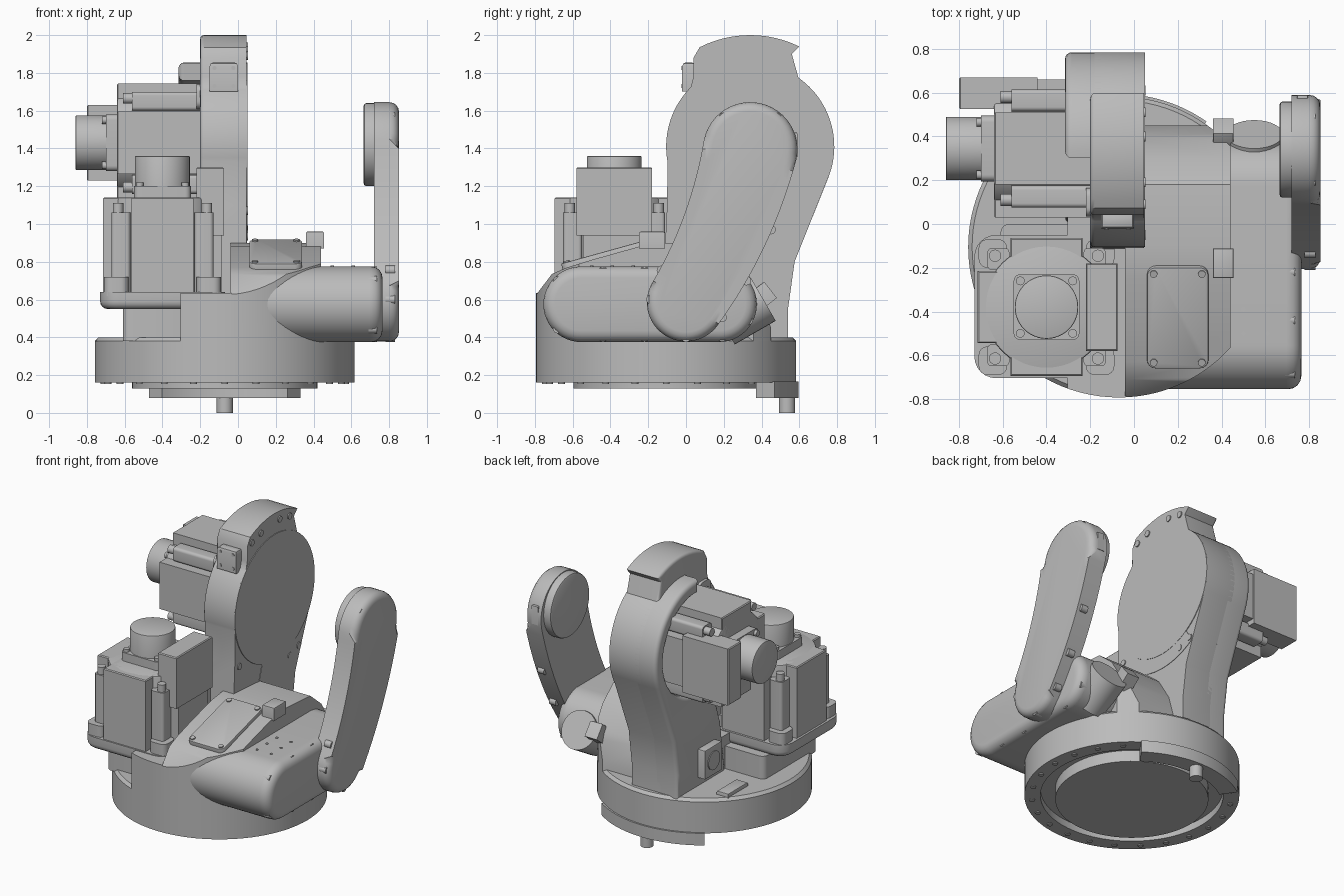
import bpy, bmesh, math
from mathutils import Matrix, Vector

cube = bpy.data.objects.get("Cube")
if cube:
    bpy.data.objects.remove(cube, do_unlink=True)

grey = bpy.data.materials.new("machine grey")
grey.use_nodes = True
grey.diffuse_color = (0.5, 0.5, 0.5, 1)
grey.node_tree.nodes["Principled BSDF"].inputs["Base Color"].default_value = (0.5, 0.5, 0.5, 1)
made = []


def frame(x, y, z, origin=(0, 0, 0)):
    """Matrix from three axis directions and an origin."""
    m = Matrix((x, y, z)).transposed().to_4x4()
    m.translation = Vector(origin)
    return m


UP = Matrix()                                             # profile in xy, extruded along z
SIDE = frame((0, 1, 0), (0, 0, 1), (1, 0, 0))             # profile in yz, extruded along x


def finish(name, bm, m=UP):
    bmesh.ops.transform(bm, matrix=m, verts=bm.verts)
    bmesh.ops.recalc_face_normals(bm, faces=bm.faces)
    mesh = bpy.data.meshes.new(name)
    bm.to_mesh(mesh)
    bm.free()
    ob = bpy.data.objects.new(name, mesh)
    mesh.materials.append(grey)
    bpy.context.collection.objects.link(ob)
    made.append(ob)
    return ob


def prism(name, pts, h0, h1, m=UP, bevel=0, seg=4):
    """Extrude a profile from h0 to h1, rounding the rim of the h1 end."""
    bm = bmesh.new()
    base = bm.faces.new([bm.verts.new((a, b, h0)) for a, b in pts])
    ext = bmesh.ops.extrude_face_region(bm, geom=[base], use_keep_orig=True)["geom"]
    cap = [f for f in ext if isinstance(f, bmesh.types.BMFace)][0]
    for v in cap.verts:
        v.co.z = h1
    if bevel:
        bmesh.ops.bevel(bm, geom=list(cap.edges), offset=bevel, segments=seg,
                        profile=0.5, affect='EDGES', clamp_overlap=True)
    return finish(name, bm, m)


def arc(cx, cy, r, a0, a1, n=24):
    step = math.radians(a1 - a0) / n
    return [(cx + r * math.cos(math.radians(a0) + i * step),
             cy + r * math.sin(math.radians(a0) + i * step)) for i in range(n + 1)]


def circle(cx, cy, r, n=48):
    return arc(cx, cy, r, 0, 360, n)[:-1]


def rect(x0, x1, y0, y1, r=0.0):
    if not r:
        return [(x0, y0), (x1, y0), (x1, y1), (x0, y1)]
    return (arc(x1 - r, y1 - r, r, 0, 90, 6) + arc(x0 + r, y1 - r, r, 90, 180, 6)
            + arc(x0 + r, y0 + r, r, 180, 270, 6) + arc(x1 - r, y0 + r, r, 270, 360, 6))


def box(name, centre, size, tilt=0.0, bevel=0.008):
    sx, sy, sz = (s / 2 for s in size)
    m = Matrix.Translation(centre) @ Matrix.Rotation(math.radians(tilt), 4, 'X')
    return prism(name, rect(-sx, sx, -sy, sy), -sz, sz, m, bevel, 2)


def bolts(name, places, h0, h1, r, m=UP):
    """A group of short round bolt heads."""
    bm = bmesh.new()
    for a, b in places:
        bmesh.ops.create_cone(bm, cap_ends=True, segments=16, radius1=r, radius2=r, depth=h1 - h0,
                              matrix=Matrix.Translation((a, b, (h0 + h1) / 2)))
    return finish(name, bm, m)


def clip(ob, cutter):
    """Keep only the part of ob inside the cutter, then drop the cutter."""
    mod = ob.modifiers.new("clip", 'BOOLEAN')
    mod.operation, mod.object, mod.solver = 'INTERSECT', cutter, 'EXACT'
    bpy.context.view_layer.objects.active = ob
    bpy.ops.object.modifier_apply(modifier=mod.name)
    made.remove(cutter)
    bpy.data.objects.remove(cutter, do_unlink=True)


# Turntable, turned around its own axis
TX, TY, TR = -0.07, -0.105, 0.688
bm = bmesh.new()
ring = [(0, .13), (.49, .13), (.49, .21), (.585, .21), (.585, .16), (TR, .16), (TR, .38), (.67, .4), (0, .4)]
vs = [bm.verts.new((r, 0, z)) for r, z in ring]
edges = [bm.edges.new(p) for p in zip(vs, vs[1:])]
bmesh.ops.spin(bm, geom=vs + edges, axis=(0, 0, 1), cent=(0, 0, 0), angle=math.tau, steps=96)
bmesh.ops.remove_doubles(bm, verts=bm.verts, dist=0.0005)
finish("turntable", bm, Matrix.Translation((TX, TY, 0)))
bolts("turntable_bolts", circle(TX, TY, 0.64, 24), 0.154, 0.17, 0.018)

# Stop segment and pin under the turntable
prism("stop_segment", arc(TX, TY, .7, 55, 125) + arc(TX, TY, .58, 125, 55), 0.08, 0.165)
prism("stop_pin", circle(TX, 0.535, 0.043, 24), 0, 0.09)

# Body rising from the turntable, trimmed to its round edge
body_side = [(-.85, .3), (-.85, .57), (-.79, .63), (-.71, .735), (-.63, .77), (-.5, .81), (-.25, .88), (-.1, .9),
             (.18, .88), (.3, .78), (.4, .62), (.45, .45), (.45, .3)]
for name, profile, x0, x1 in (("body", body_side, -.04, .44),
                              ("body_shoulder", rect(-.85, .1, .3, .635), -.305, -.035)):
    part = prism(name, profile, x0, x1, SIDE)
    clip(part, prism("trim", circle(TX, TY, TR, 96), 0, 1.5))

# Inspection hatch
hatch_m = Matrix.Translation((.2, -.425, .835)) @ Matrix.Rotation(math.radians(15.5), 4, 'X')
prism("hatch", rect(-.14, .14, -.24, .24, .04), -.02, .02, hatch_m, .006, 2)
bolts("hatch_bolts", [(x, y) for x in (-.11, .11) for y in (-.21, .21)], .015, .028, .017, hatch_m)

# Side housing with rounded ends
housing = arc(.175, .575, .2, -90, 90) + arc(-.555, .575, .2, 90, 270)
prism("side_housing", housing, 0.05, 0.70, SIDE)
prism("side_housing_cover", housing, 0.69, 0.765, SIDE, 0.06)
bolts("housing_bolts", [(y, z) for y in (-.44, -.22, .19) for z in (.4, .75)]
      + [(-.68, .7), (-.68, .445), (.33, .49)], .69, .735, .024, SIDE)
bolts("housing_top_screws", [(x, y) for x in (.5, .61) for y in (-.5, -.39, -.28)], .77, .78, .009)
prism("housing_neck", circle(0, 0, .13, 32), -.25, .0,
      Matrix.Translation((.55, .41, .6)) @ Matrix.Rotation(math.radians(-60), 4, 'X'))

# Sensor blocks
box("front_sensor", (.408, -.18, .915), (.095, .135, .09))
box("back_sensor", (.408, .4, .615), (.095, .12, .11), 38)

# Curved drive link: widening strip swept along a bent centre line
start, bend, end = Vector((0, .585)), Vector((.24, .95)), Vector((.34, 1.395))
left, right = [], []
for i in range(17):
    t = i / 16
    p = start * (1 - t) ** 2 + bend * 2 * t * (1 - t) + end * t * t
    d = ((bend - start) * (1 - t) + (end - bend) * t).normalized()
    r = 0.207 + 0.043 * t
    left.append((p.x - d.y * r, p.y + d.x * r))
    right.append((p.x + d.y * r, p.y - d.x * r))
outline = (right + arc(*end, .25, -12.7, 167.3)[1:-1]
           + left[::-1] + arc(*start, .207, 146.7, 326.7)[1:-1])
prism("drive_link", outline, 0.72, 0.852, SIDE, 0.05)
prism("drive_link_boss", circle(.34, 1.42, .22), 0.73, 0.665, SIDE, 0.015, 2)
bolts("link_bolts", [(.2, 1.565), (.48, 1.565), (.53, 1.26), (.125, 1.33), (.065, 1.11), (-.03, .905),
                     (-.13, .755), (-.185, .6), (0, .4), (.19, .505), (.32, .7), (.45, .97)],
      .78, .83, .025, SIDE)
box("link_connector", (.77, .57, 1.42), (.05, .04, .13))

# Upright column with the round mounting face and bolted flange
CY, CZ = .34, 1.41
column = (arc(CY, CZ, .445, -20, 55) + [(.56, 1.9)] + arc(CY, CZ, .59, 64, 117, 12) + [(.04, 1.88), (.04, 1.78)]
          + arc(CY, CZ, .445, 135, 190) + [(-.1, 1.1), (-.11, .9), (-.12, .38), (.54, .38), (.54, .55), (.575, .8)])
prism("column", column, .045, -.2, SIDE, .02, 3)
prism("mounting_face", circle(CY, CZ, .445, 64), .04, .05, SIDE)
prism("lower_flange", arc(CY, CZ, .55, -108, -58, 10) + arc(CY, CZ, .44, -58, -108, 10), -.03, .048, SIDE)
bolts("flange_bolts", [(.09, 1.89), (.19, 1.92), (.4, 1.94), (.51, 1.92), (.51, .935), (.61, .97), (-.05, 1.07)],
      .03, .052, .022, SIDE)

# Rim that wraps behind the upper motor and the column foot
rim = (arc(CY, CZ, .445, 95, -22) + [(.575, .8), (.54, .55), (.54, .38), (0, .38), (.05, .75)]
       + arc(CY, CZ, .35, -120, 95, 32))
prism("column_rim", rim, -.15, -.315, SIDE, .03)
box("column_pad", (-.075, .015, 1.778), (.15, .07, .155), 0, .02)
bolts("pad_bolts", [(x, z) for x in (-.125, -.025) for z in (1.73, 1.826)], .01, .024, .011,
      frame((1, 0, 0), (0, 0, 1), (0, -1, 0)))
box("cable_port", (-.33, .22, .56), (.08, .19, .2))
prism("cable_port_ring", circle(.22, .56, .065, 32), -.36, -.376, SIDE)
box("floor_plate", (-.53, .24, .41), (.09, .22, .03))

# Motor pedestal and mounting flange
prism("motor_pedestal", rect(-.61, -.25, -.6, 0, .04), .38, .56)
prism("motor_flange", rect(-.73, -.07, -.705, -.05, .1), .64, .55, UP, .04)


def motor(name, m):
    """Finned motor standing on its mounting face, connector towards local x."""
    prism(name + "_body", circle(0, 0, .287), -.03, .5, m, .01, 2)
    for i in range(4):
        turn = m @ Matrix.Rotation(i * math.pi / 2, 4, 'Z')
        prism(name + "_side_slab", rect(.1, .315, -.165, .165), 0, .5, turn, .006, 1)
        prism(name + "_corner_post", rect(.17, .27, .17, .27, .02), 0, .42, turn)
        prism(name + "_corner_foot", rect(.18, .31, .18, .31, .04), -.02, .08, turn)
        bolts(name + "_corner_bolt", [(.235, .235)], .4, .47, .028, turn)
        bolts(name + "_hub_bolt", [(.12, .12)], .55, .58, .02, turn)
    prism(name + "_hub", rect(-.15, .15, -.15, .15, .03), .48, .56, m)
    prism(name + "_encoder_cap", circle(0, 0, .145), .5, .72, m, .006, 2)
    prism(name + "_connector", rect(.18, .325, -.2, .2), .3, .66, m, .006, 1)


motor("lower_motor", Matrix.Translation((-.4, -.38, .64)))
motor("upper_motor", frame((0, 1, 0), (0, 0, -1), (-1, 0, 0), (-.14, .345, 1.43)))

# Smooth the rounded surfaces, keep the hard edges
bpy.ops.object.select_all(action='DESELECT')
for ob in made:
    ob.select_set(True)
bpy.context.view_layer.objects.active = made[0]
bpy.ops.object.shade_smooth_by_angle(angle=math.radians(32))
